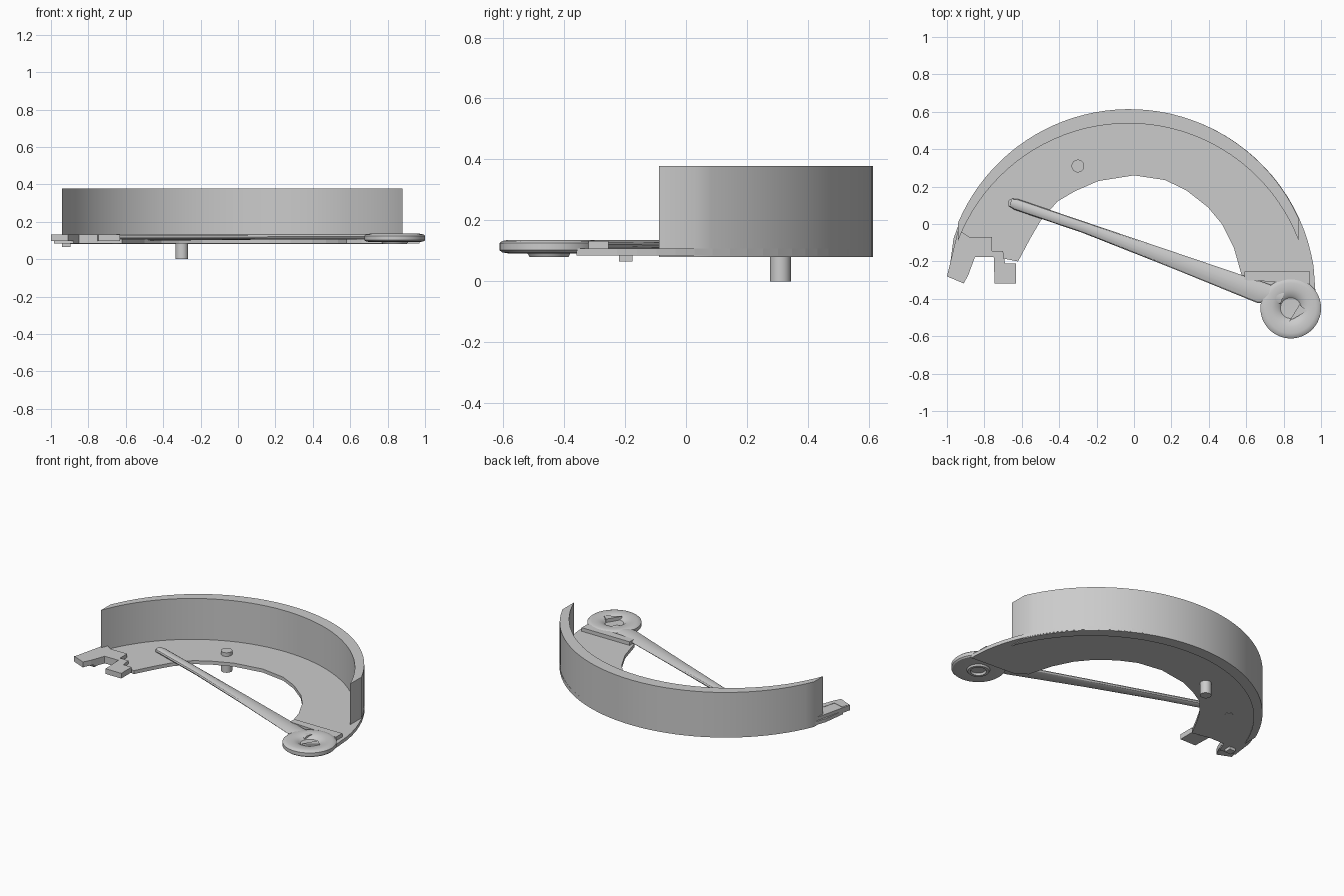
import bpy, bmesh, math
from mathutils import Vector

if "Cube" in bpy.data.objects:
    bpy.data.objects.remove(bpy.data.objects["Cube"])


def finish(name, bm, smooth=False):
    bmesh.ops.recalc_face_normals(bm, faces=bm.faces)
    me = bpy.data.meshes.new(name)
    bm.to_mesh(me)
    bm.free()
    ob = bpy.data.objects.new(name, me)
    bpy.context.collection.objects.link(ob)
    if smooth:
        bpy.ops.object.select_all(action='DESELECT')
        ob.select_set(True)
        bpy.context.view_layer.objects.active = ob
        bpy.ops.object.shade_smooth_by_angle(angle=math.radians(30))
    return ob


def prism(name, pts, z0, z1, smooth=False):
    bm = bmesh.new()
    lo = [bm.verts.new((x, y, z0)) for x, y in pts]
    hi = [bm.verts.new((x, y, z1)) for x, y in pts]
    n = len(pts)
    caps = [bm.faces.new(lo[::-1]), bm.faces.new(hi)]
    for i in range(n):
        j = (i + 1) % n
        bm.faces.new((lo[i], lo[j], hi[j], hi[i]))
    bm.normal_update()
    bmesh.ops.triangulate(bm, faces=caps, ngon_method='EAR_CLIP')
    return finish(name, bm, smooth)


def cylinder(name, x, y, r, z0, z1):
    pts = [(x + r * math.cos(i * math.tau / 32), y + r * math.sin(i * math.tau / 32))
           for i in range(32)]
    return prism(name, pts, z0, z1, True)


def arc(cx, cy, r, x0, x1, n=40):
    """Upper arc of a circle running from x0 to x1."""
    a0, a1 = math.acos((x0 - cx) / r), math.acos((x1 - cx) / r)
    return [(cx + r * math.cos(a0 + (a1 - a0) * i / n),
             cy + r * math.sin(a0 + (a1 - a0) * i / n)) for i in range(n + 1)]


def revolve(name, cx, cy, profile, n=48):
    bm = bmesh.new()
    vs = [bm.verts.new((cx + r, cy, z)) for r, z in profile]
    es = [bm.edges.new(p) for p in zip(vs, vs[1:])]
    bmesh.ops.spin(bm, geom=vs + es, cent=(cx, cy, 0), axis=(0, 0, 1),
                   angle=math.tau, steps=n, use_duplicate=False)
    bmesh.ops.remove_doubles(bm, verts=bm.verts, dist=1e-4)
    return finish(name, bm, True)


# curved wall: thick in the middle, cut off square at both ends
outer = arc(-0.025, -0.38, 0.994, -0.94, 0.88)
inner = arc(-0.03, -0.436, 0.974, -0.94, 0.88)
prism("curved_wall", outer + inner[::-1], 0.08, 0.378, True)

# crescent base plate with a faceted inner edge
inner_edge = [(.97, -.36), (.66, -.34), (.58, -.29), (.535, -.13), (.47, 0),
              (.395, .09), (.28, .18), (.166, .235), (0, .26), (-.19, .23),
              (-.315, .176), (-.41, .12), (-.5, .016), (-.556, -.08),
              (-.62, -.2), (-.74, -.176), (-.85, -.176), (-.88, -.25), (-.985, -.23)]
prism("base_plate", arc(-0.02, -0.38, 0.992, -0.965, 0.96) + inner_edge, 0.085, 0.108)

# forked bracket at the left end
prism("forked_bracket",
      [(-.88, -.07), (-.76, -.07), (-.76, -.145), (-.70, -.145), (-.69, -.21),
       (-.63, -.21), (-.63, -.318), (-.745, -.318), (-.75, -.176), (-.85, -.176),
       (-.885, -.27), (-.91, -.318), (-1, -.28), (-.975, -.23), (-.91, -.25),
       (-.88, -.14)], 0.098, 0.132)
prism("bracket_tab", [(-.94, -.22), (-.895, -.22), (-.895, -.175), (-.94, -.175)],
      0.065, 0.10)
prism("bracket_side", [(-1, -.28), (-.91, -.318), (-.87, -.2), (-.88, -.07), (-.94, -.03)],
      0.096, 0.13)

# ledge at the right end
prism("end_ledge", [(.59, -.255), (.94, -.255), (.94, -.32), (.59, -.30)], 0.09, 0.132)

# locating peg and small arm pivot
cylinder("locating_peg", -0.3, 0.31, 0.034, 0, 0.132)
cylinder("arm_pivot", -0.65, 0.11, 0.025, 0.082, 0.12)

# arm: round rod that widens into a flat blade
bm = bmesh.new()
start, end = Vector((-.66, .115)), Vector((.80, -.38))
d = (end - start).normalized()
side = Vector((-d.y, d.x))
rings = []
for t, left, right, zc, h in ((0, .022, .022, .118, .014), (.02, .03, .03, .118, .017),
                              (.27, .03, .03, .118, .017), (.60, .03, .055, .12, .015),
                              (.92, .03, .085, .12, .015), (1, .03, .05, .12, .015)):
    c = start.lerp(end, t)
    mid, half = (left - right) / 2, (left + right) / 2
    ring = []
    for i in range(12):
        a = i * math.tau / 12
        p = c + side * (mid + half * math.cos(a))
        ring.append(bm.verts.new((p.x, p.y, zc + h * math.sin(a))))
    rings.append(ring)
for a, b in zip(rings, rings[1:]):
    for i in range(12):
        j = (i + 1) % 12
        bm.faces.new((a[i], a[j], b[j], b[i]))
bm.faces.new(rings[0])
bm.faces.new(rings[-1])
finish("arm", bm, True)

# domed wheel with a dished centre and a hub ring underneath
revolve("wheel", 0.838, -0.45,
        [(0, .112), (.055, .114), (.07, .127), (.10, .135), (.135, .136), (.154, .132),
         (.162, .125), (.162, .102), (.154, .095), (.13, .091), (.07, .091), (.064, .08),
         (.048, .08), (.044, .094), (0, .096)])
prism("wheel_pointer", [(.83, -.52), (.885, -.43), (.925, -.465)], 0.11, 0.136)
